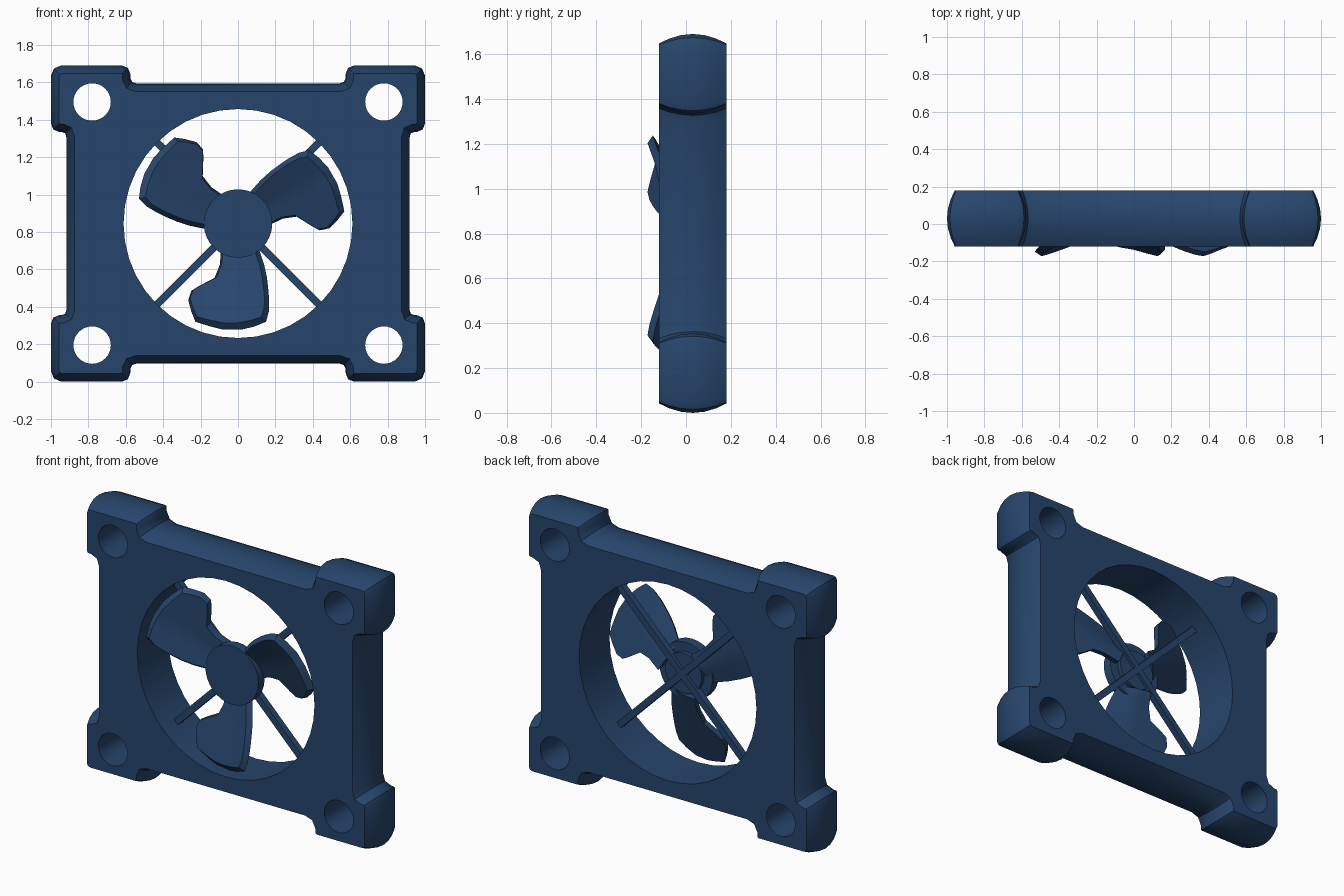
import bpy, bmesh, math
from mathutils import Matrix, Vector

if "Cube" in bpy.data.objects:
    bpy.data.objects.remove(bpy.data.objects["Cube"])

CZ = 0.845           # height of the fan axis
Y0, Y1 = -0.12, 0.18  # front and back of the housing

blue = bpy.data.materials.new("dark blue plastic")
blue.diffuse_color = (0.02, 0.06, 0.15, 1)
blue.use_nodes = True
blue.node_tree.nodes["Principled BSDF"].inputs["Base Color"].default_value = blue.diffuse_color


def finish(name, bm, angle=35):
    bmesh.ops.recalc_face_normals(bm, faces=bm.faces[:])
    me = bpy.data.meshes.new(name)
    bm.to_mesh(me)
    bm.free()
    me.materials.append(blue)
    ob = bpy.data.objects.new(name, me)
    bpy.context.collection.objects.link(ob)
    smooth(ob, angle)
    return ob


def smooth(ob, angle=35):
    bpy.ops.object.select_all(action='DESELECT')
    bpy.context.view_layer.objects.active = ob
    ob.select_set(True)
    bpy.ops.object.shade_smooth_by_angle(angle=math.radians(angle))


def add_cylinder(bm, x, z, r, ya, yb, sides=32):
    m = Matrix.Translation((x, (ya + yb) / 2, z)) @ Matrix.Rotation(math.pi / 2, 4, 'X')
    bmesh.ops.create_cone(bm, cap_ends=True, segments=sides, radius1=r, radius2=r,
                          depth=yb - ya, matrix=m)


# Housing outline: one quarter, mirrored to a closed clockwise loop
q = [(0.54, 0.748), (0.566, 0.757), (0.576, 0.778), (0.576, 0.80), (0.588, 0.832),
     (0.62, 0.845), (0.945, 0.845), (0.984, 0.829), (1.0, 0.79), (1.0, 0.535),
     (0.988, 0.503), (0.957, 0.49), (0.943, 0.49), (0.924, 0.482), (0.917, 0.46)]
loop = (q + [(x, -z) for x, z in reversed(q)] + [(-x, -z) for x, z in q]
        + [(-x, z) for x, z in reversed(q)])
loop = [Vector(p) for p in loop]


def inset(pts, d):
    out = []
    for i, p in enumerate(pts):
        a = (p - pts[i - 1]).normalized()
        b = (pts[(i + 1) % len(pts)] - p).normalized()
        na, nb = Vector((-a.y, a.x)), Vector((-b.y, b.x))
        n = (na + nb).normalized()
        out.append(p - n * d / n.dot(na))
    return out


# Housing: outline lofted through a bulging rim profile
bm = bmesh.new()
rings = []
for t in (-1, -0.7, -0.35, 0, 0.35, 0.7, 1):
    y = (Y0 + Y1) / 2 + t * (Y1 - Y0) / 2
    rings.append([bm.verts.new((p.x, y, CZ + p.y)) for p in inset(loop, 0.042 * t * t)])
n = len(loop)
for ra, rb in zip(rings, rings[1:]):
    for i in range(n):
        j = (i + 1) % n
        bm.faces.new((ra[i], ra[j], rb[j], rb[i]))
bm.faces.new(rings[0])
bm.faces.new(rings[-1])
housing = finish("housing", bm)

# Air opening and four screw holes
bm = bmesh.new()
add_cylinder(bm, 0, CZ, 0.612, -0.5, 0.5, 40)
for sx in (-1, 1):
    for sz in (-1, 1):
        add_cylinder(bm, sx * 0.78, CZ + sz * 0.65, 0.1, -0.5, 0.5)
cutter = finish("hole_cutter", bm)
cutter.hide_render = True
mod = housing.modifiers.new("holes", 'BOOLEAN')
mod.operation = 'DIFFERENCE'
mod.solver = 'EXACT'
mod.object = cutter
bpy.context.view_layer.objects.active = housing
bpy.ops.object.modifier_apply(modifier="holes")
bpy.data.objects.remove(cutter)
smooth(housing)

# Hub with a smaller motor boss behind it
bm = bmesh.new()
add_cylinder(bm, 0, CZ, 0.183, -0.06, 0.0)
finish("hub", bm)
bm = bmesh.new()
add_cylinder(bm, 0, CZ, 0.125, -0.01, 0.025)
finish("motor_boss", bm)

# Crossed support struts behind the hub
for k, a in enumerate((45, -45)):
    bm = bmesh.new()
    bmesh.ops.create_cube(bm, size=1, matrix=Matrix.Translation((0, 0.025, CZ))
                          @ Matrix.Rotation(math.radians(a), 4, 'Y')
                          @ Matrix.Diagonal((1.24, 0.04, 0.04, 1)))
    finish(f"strut_{k + 1}", bm)

# Blade: rows of (radius, left, right), a front skin and a wider back skin
rows = [(0.13, -0.09, 0.11), (0.22, -0.097, 0.14), (0.29, -0.125, 0.155),
        (0.335, -0.21, 0.16), (0.36, -0.25, 0.163), (0.41, -0.266, 0.166),
        (0.47, -0.25, 0.165), (0.525, -0.228, 0.15), (0.55, -0.15, 0.09),
        (0.567, -0.08, 0.02)]
COLS = 8


def blade_y(u, r):
    slope = (0.45 - 0.25 * (r - 0.13)) if u > 0 else 0.17
    return -0.015 - 0.33 * (r - 0.16) - slope * u


def blade(name, turn):
    bm = bmesh.new()
    skins = []
    for front in (True, False):
        grid = []
        for r, ul, ur in rows:
            line = []
            for c in range(COLS + 1):
                u = ul + (ur - ul) * c / COLS
                y = blade_y(u, r) + (0 if front else 0.04)
                rr = r
                if front:  # front skin is slightly smaller
                    f = c / COLS
                    u += 0.01 * (1 - f) - 0.025 * f
                    rr = r - 0.035 * (r / 0.567) ** 4
                    y = blade_y(u, rr)
                line.append(bm.verts.new((u, y, -rr)))
            grid.append(line)
        skins.append(grid)
        for a, b in zip(grid, grid[1:]):
            for c in range(COLS):
                bm.faces.new((a[c], a[c + 1], b[c + 1], b[c]))
    # Close the rim between the skins
    rims = [g[0] + [l[-1] for l in g[1:-1]] + g[-1][::-1] + [l[0] for l in g[-2:0:-1]]
            for g in skins]
    m = len(rims[0])
    for i in range(m):
        j = (i + 1) % m
        bm.faces.new((rims[0][i], rims[0][j], rims[1][j], rims[1][i]))
    bmesh.ops.transform(bm, verts=bm.verts[:], matrix=Matrix.Translation((0, 0, CZ))
                        @ Matrix.Rotation(-turn, 4, 'Y'))
    return finish(name, bm)


for k in range(3):
    blade(f"blade_{k + 1}", k * math.tau / 3)
